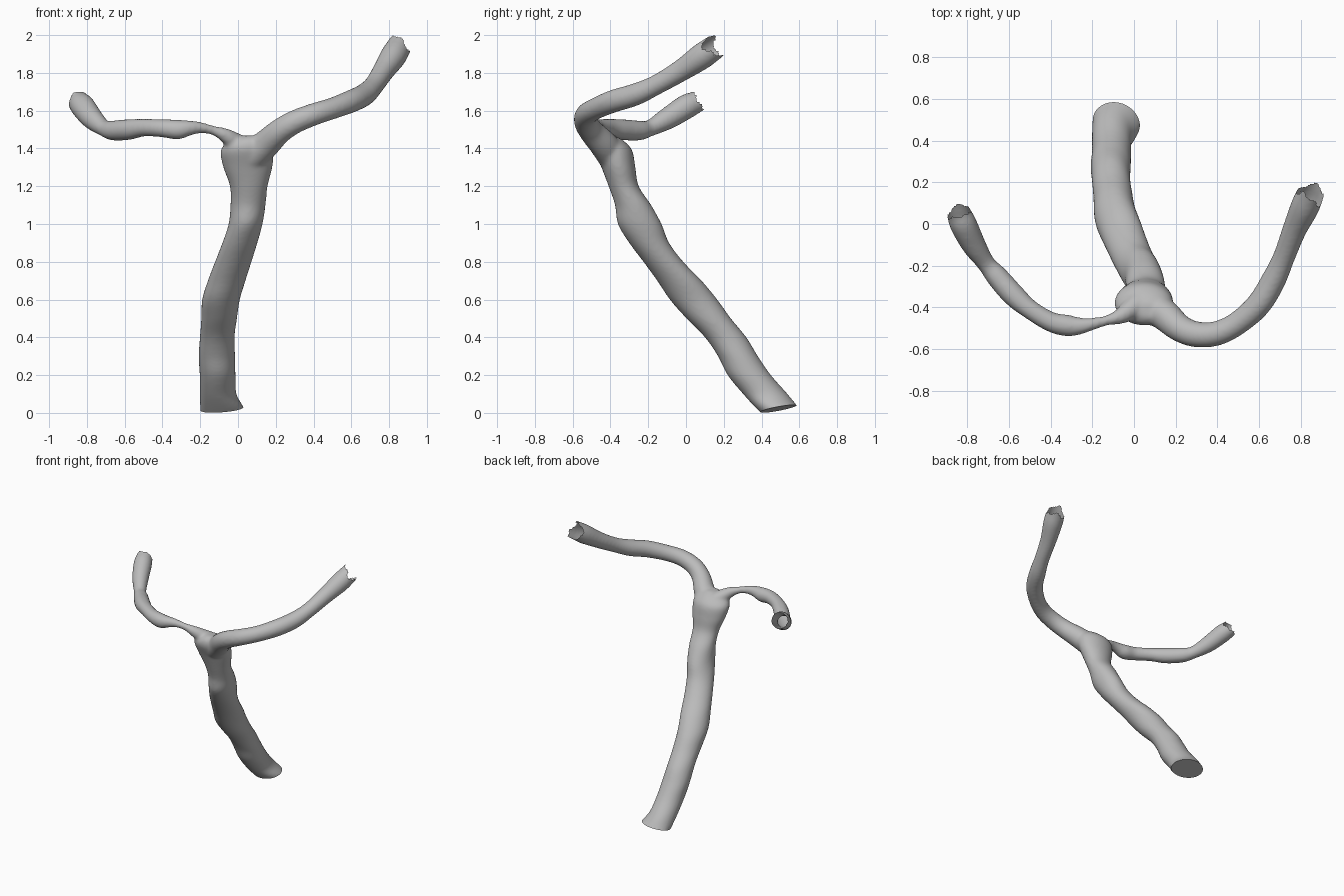
import bpy, bmesh, math
from mathutils import Vector

cube = bpy.data.objects.get("Cube")
if cube:
    bpy.data.objects.remove(cube, do_unlink=True)

SIDES = 32


def refine(rows, steps=6):
    """Catmull-Rom interpolation of path rows."""
    pts = [rows[0]] + rows + [rows[-1]]
    out = []
    for a, b, c, d in zip(pts, pts[1:], pts[2:], pts[3:]):
        for k in range(steps):
            t = k / steps
            out.append([0.5 * (2 * q + (r - p) * t + (2 * p - 5 * q + 4 * r - s) * t * t
                               + (3 * q - p - 3 * r + s) * t ** 3)
                        for p, q, r, s in zip(a, b, c, d)])
    return out + [list(rows[-1])]


def add_tube(bm, rows, level=False):
    """Closed tube along rows of x, y, z, width radius, depth radius."""
    rows = refine([list(r) if len(r) == 5 else list(r) + [r[3]] for r in rows])
    centres = [Vector(r[:3]) for r in rows]
    rings = []
    for i, r in enumerate(rows):
        if level:
            u, v = Vector((1, 0, 0)), Vector((0, 1, 0))
        else:
            t = centres[min(i + 1, len(rows) - 1)] - centres[max(i - 1, 0)]
            u = t.cross(Vector((0, 0, 1))).normalized()
            v = u.cross(t).normalized()
        rings.append([bm.verts.new(centres[i] + u * r[3] * math.cos(a) + v * r[4] * math.sin(a))
                      for a in (math.tau * k / SIDES for k in range(SIDES))])
    faces = [bm.faces.new((p[k], p[(k + 1) % SIDES], q[(k + 1) % SIDES], q[k]))
             for p, q in zip(rings, rings[1:]) for k in range(SIDES)]
    faces += [bm.faces.new(rings[0][::-1]), bm.faces.new(rings[-1])]
    bmesh.ops.recalc_face_normals(bm, faces=faces)


# Trunk, with level cross-sections
trunk = [(-.07, .57, -.06, .125, .11), (-.083, .488, .022, .117, .114),
         (-.105, .42, .1, .097, .118), (-.108, .335, .2, .095, .115),
         (-.112, .275, .3, .097, .106), (-.11, .21, .4, .092, .11),
         (-.1, .12, .5, .095, .118), (-.09, .04, .6, .1, .126),
         (-.06, -.035, .7, .1, .118), (-.025, -.12, .8, .097, .106),
         (.01, -.195, .9, .093, .106), (.04, -.245, 1.0, .09, .116),
         (.053, -.28, 1.1, .093, .096), (.057, -.33, 1.2, .1, .08),
         (.052, -.358, 1.3, .13, .09), (.048, -.385, 1.39, .14, .1),
         (.06, -.405, 1.44, .105, .075), (.07, -.415, 1.468, .05, .035)]

# Larger branch on the left, smaller branch with a pinched neck on the right
left_branch = [(.08, -.39, 1.36, .08), (.15, -.44, 1.425, .075), (.22, -.5, 1.49, .066),
               (.3, -.53, 1.54, .062), (.4, -.525, 1.58, .059), (.5, -.475, 1.612, .057),
               (.6, -.385, 1.65, .06), (.67, -.27, 1.685, .059), (.72, -.16, 1.735, .053),
               (.77, -.03, 1.81, .058), (.82, .08, 1.885, .069), (.85, .15, 1.935, .066),
               (.89, .24, 2.0, .064)]
right_branch = [(.01, -.39, 1.41, .06), (-.06, -.44, 1.465, .04), (-.13, -.463, 1.495, .025),
                (-.2, -.48, 1.51, .03), (-.26, -.49, 1.508, .041), (-.32, -.488, 1.5, .052),
                (-.4, -.47, 1.507, .048), (-.5, -.41, 1.51, .047), (-.58, -.34, 1.5, .055),
                (-.66, -.25, 1.495, .053), (-.71, -.19, 1.508, .044), (-.77, -.1, 1.557, .058),
                (-.82, 0, 1.62, .065), (-.845, .06, 1.65, .058), (-.88, .15, 1.71, .056)]

bm = bmesh.new()
add_tube(bm, trunk, level=True)
add_tube(bm, left_branch)
add_tube(bm, right_branch)
mesh = bpy.data.meshes.new("vessel_source")
bm.to_mesh(mesh)
bm.free()

# Fuse the tubes into one smooth skin
source = bpy.data.objects.new("vessel_source", mesh)
bpy.context.scene.collection.objects.link(source)
fuse = source.modifiers.new("fuse", 'REMESH')
fuse.mode = 'VOXEL'
fuse.voxel_size = 0.01
relax = source.modifiers.new("relax", 'SMOOTH')
relax.factor = 0.5
relax.iterations = 10
bpy.context.view_layer.update()
skin = bpy.data.meshes.new_from_object(source.evaluated_get(bpy.context.evaluated_depsgraph_get()))
bpy.data.objects.remove(source, do_unlink=True)

bm = bmesh.new()
bm.from_mesh(skin)

# Flat closed foot
cut = bmesh.ops.bisect_plane(bm, geom=bm.verts[:] + bm.edges[:] + bm.faces[:],
                             plane_co=(-.083, .488, .022), plane_no=(-.1, -.2, 1),
                             clear_inner=True)
rim = [e for e in cut["geom_cut"] if isinstance(e, bmesh.types.BMEdge)]
bmesh.ops.holes_fill(bm, edges=rim, sides=0)

# Ragged open ends on both branches
for path, depth in ((left_branch, .022), (right_branch, .01)):
    end = Vector(path[-2][:3])
    axis = (Vector(path[-1][:3]) - Vector(path[-3][:3])).normalized()
    u = axis.cross(Vector((0, 0, 1))).normalized()
    v = u.cross(axis)
    torn = []
    for vert in bm.verts:
        d = vert.co - end
        if d.length < .25:
            a = math.atan2(d.dot(v), d.dot(u))
            jag = depth * (math.sin(2 * a + 1) + .5 * math.sin(5 * a))
            if d.dot(axis) + jag > 0:
                torn.append(vert)
    bmesh.ops.delete(bm, geom=torn, context='VERTS')

bmesh.ops.recalc_face_normals(bm, faces=bm.faces[:])
bm.to_mesh(skin)
bm.free()

# Single grey material
grey = bpy.data.materials.new("plain grey")
grey.use_nodes = True
colour = (.5, .5, .5, 1)
grey.diffuse_color = colour
grey.node_tree.nodes["Principled BSDF"].inputs["Base Color"].default_value = colour
skin.materials.clear()
skin.materials.append(grey)

vessel = bpy.data.objects.new("branching_vessel", skin)
skin.name = "branching_vessel"
bpy.context.scene.collection.objects.link(vessel)
bpy.ops.object.select_all(action='DESELECT')
vessel.select_set(True)
bpy.context.view_layer.objects.active = vessel
bpy.ops.object.shade_smooth_by_angle(angle=math.radians(40))
